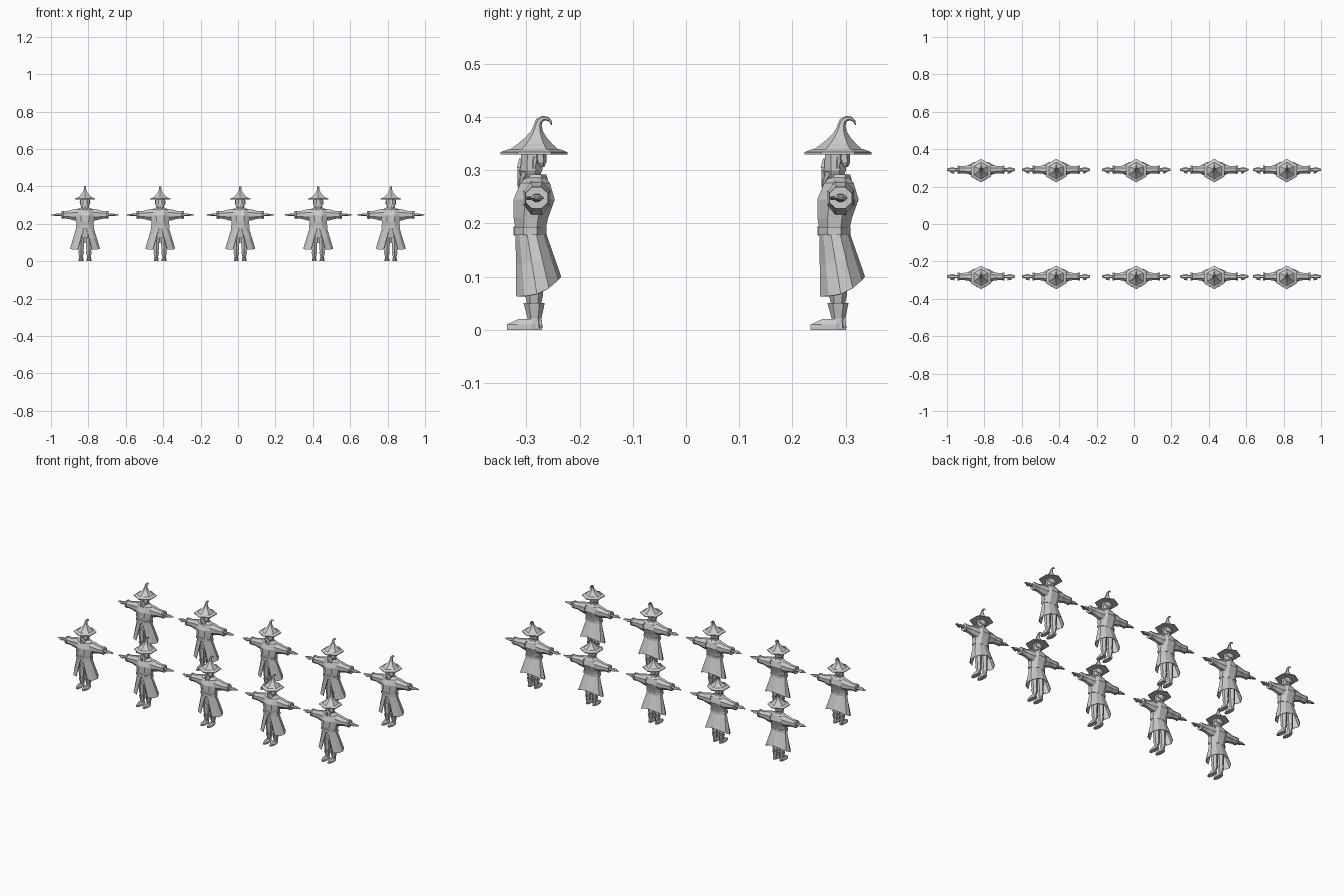
import bpy, bmesh
from math import sin, cos, pi
from mathutils import Vector

cube = bpy.data.objects.get("Cube")
if cube:
    bpy.data.objects.remove(cube)

tone = (.6, .6, .6, 1)
grey = bpy.data.materials.new("plain_grey")
grey.use_nodes = True
grey.diffuse_color = tone
grey.node_tree.nodes["Principled BSDF"].inputs["Base Color"].default_value = tone

meshes = {}
across, depthwise, upward = Vector((1, 0, 0)), Vector((0, 1, 0)), Vector((0, 0, 1))


def finish(name, bm):
    bmesh.ops.recalc_face_normals(bm, faces=bm.faces)
    mesh = bpy.data.meshes.new(name)
    bm.to_mesh(mesh)
    bm.free()
    mesh.materials.append(grey)
    meshes[name] = mesh


def ring(centre, first, second, sides):
    """Points of an ellipse spanned by two half-axis vectors."""
    angles = [2 * pi * (step + .5) / sides for step in range(sides)]
    return [centre + first * cos(a) + second * sin(a) for a in angles]


def skin(name, loops):
    """Closed surface through a row of rings."""
    bm = bmesh.new()
    rows = [[bm.verts.new(point) for point in loop] for loop in loops]
    for low, high in zip(rows, rows[1:]):
        for i in range(len(low)):
            bm.faces.new((low[i - 1], low[i], high[i], high[i - 1]))
    bm.faces.new(rows[0])
    bm.faces.new(rows[-1])
    finish(name, bm)


def upright(name, rings, sides=6, x=0):
    """Part stacked from rings of height, half width, half depth and y; paired when off centre."""
    sides_of_body = {"left_": x, "right_": -x} if x else {"": 0}
    for prefix, offset in sides_of_body.items():
        skin(prefix + name, [ring(Vector((offset, y, z)), across * width, depthwise * depth, sides)
                             for z, width, depth, y in rings])


def sideways(name, rings, sides=6, y=.005):
    """Pair of arm parts from rings of distance, half height and half depth."""
    for prefix, sign in (("left_", 1), ("right_", -1)):
        skin(prefix + name, [ring(Vector((sign * x, y, arm_height)), upward * height,
                                  depthwise * depth, sides) for x, height, depth in rings])


# Hat: hexagonal brim, concave cone and a hooked tip swept along an arc
brim_radius, brim_height, tip_height, arc_radius = .063, .33, .385, .013
upright("hat_brim", [(brim_height + rise, brim_radius * scale, brim_radius * scale, 0)
                     for rise, scale in ((0, 1), (.004, 1), (.01, .75))])
cone_rings = []
for step in range(5):
    t = step / 4
    radius = .007 + .04 * (1 - t) ** 1.6
    cone_rings.append((.338 + (tip_height - .338) * t, radius, radius, .007 * t))
upright("hat_cone", cone_rings)
hook_centre = Vector((0, .02, tip_height))
hook_loops = []
for step in range(6):
    t = step / 5
    outward = upward * sin(pi * t) - depthwise * cos(pi * t)
    radius = .007 * (1 - t) + .001
    hook_loops.append(ring(hook_centre + outward * arc_radius, across * radius, outward * radius, 6))
skin("hat_tip", hook_loops)

# Head, nose, beard, hair, ears and neck
upright("head", [(.28, .015, .015, -.007), (.3, .026, .022, -.005), (.333, .027, .022, -.004)], sides=8)
upright("nose", [(.304, .006, .008, -.027), (.322, .003, .004, -.025)], sides=4)
upright("moustache", [(.295, .018, .008, -.023), (.303, .008, .006, -.025)])
upright("beard", [(.27, .005, .005, -.026), (.298, .022, .013, -.018)])
upright("beard_fork", [(.268, .001, .001, -.03), (.298, .008, .009, -.017)], x=.011)
upright("hair", [(.306, .018, .005, .014), (.315, .025, .01, .013), (.332, .026, .013, .01)])
upright("ear", [(.303, .002, .003, 0), (.317, .004, .005, .002), (.326, .002, .003, .002)], x=.025)
upright("neck", [(.265, .02, .014, .002), (.29, .014, .011, 0)])

# Coat body, collar, belt and buckle
upright("coat_body", [(.18, .047, .029, -.007), (.21, .051, .035, -.006), (.245, .057, .042, 0),
                      (.276, .05, .03, .002), (.288, .022, .018, .002)], sides=8)
upright("collar", [(.275, .034, .026, .002), (.292, .024, .02, .003)])
upright("belt", [(z, .053, .033, -.007) for z in (.178, .193)], sides=8)
upright("buckle", [(z, .013, .006, -.034) for z in (.177, .194)], sides=4)

# Coat skirt: flared sheet, open at the front, hem rising towards the back
bm = bmesh.new()
panels = 10
grid = []
for panel in range(panels + 1):
    turn = 2 * panel / panels - 1
    top_angle, hem_angle = pi - turn * (pi - .1), pi - turn * (pi - .5)
    top = Vector((.046 * sin(top_angle), -.028 * cos(top_angle) - .007, .186))
    lift = ((1 - cos(hem_angle)) / 2) ** 3
    hem = Vector((.08 * sin(hem_angle), .006 - .045 * cos(hem_angle), .063 + .037 * lift))
    grid.append([bm.verts.new(top.lerp(hem, t)) for t in (0, .5, 1)])
for column, following in zip(grid, grid[1:]):
    for i in range(2):
        bm.faces.new((column[i], column[i + 1], following[i + 1], following[i]))
bmesh.ops.recalc_face_normals(bm, faces=bm.faces)
bmesh.ops.solidify(bm, geom=bm.faces[:], thickness=.003)
finish("coat_skirt", bm)

# Sleeves with turned cuffs, forearms, hands and thumbs
arm_height = .248
sideways("sleeve", [(.036, .035, .028), (.06, .032, .026), (.09, .023, .021), (.122, .021, .021)], sides=8)
sideways("cuff", [(.114, .02, .02), (.118, .023, .024), (.126, .022, .023)], sides=8)
sideways("hand", [(.12, .009, .009), (.138, .007, .009), (.152, .007, .014), (.182, .002, .006)])
sideways("thumb", [(.142, .004, .006), (.162, .001, .003)], y=-.01)

# Breeches, boots with flared cuffs, and pointed feet
leg_x = .021
upright("hips", [(.125, .03, .019, -.005), (.183, .043, .027, -.007)], sides=8)
upright("trouser_leg", [(.048, .012, .013, 0), (.066, .017, .017, 0), (.145, .02, .022, -.003)], x=leg_x)
upright("boot", [(.004, .012, .014, .002), (.022, .011, .013, .001), (.051, .018, .02, 0)], x=leg_x)
upright("foot", [(0, .014, .036, -.018), (.01, .014, .036, -.018), (.02, .01, .024, -.008)],
        sides=8, x=leg_x)

# Ten identical figures in two ranks of five
for rank, rank_y in {"front": -.2855, "back": .2855}.items():
    for place, rank_x in enumerate((-.818, -.416, .012, .429, .817), 1):
        for part_name, mesh in meshes.items():
            figure_part = bpy.data.objects.new(f"{rank}_{place}_{part_name}", mesh)
            figure_part.location = (rank_x, rank_y, 0)
            bpy.context.collection.objects.link(figure_part)
